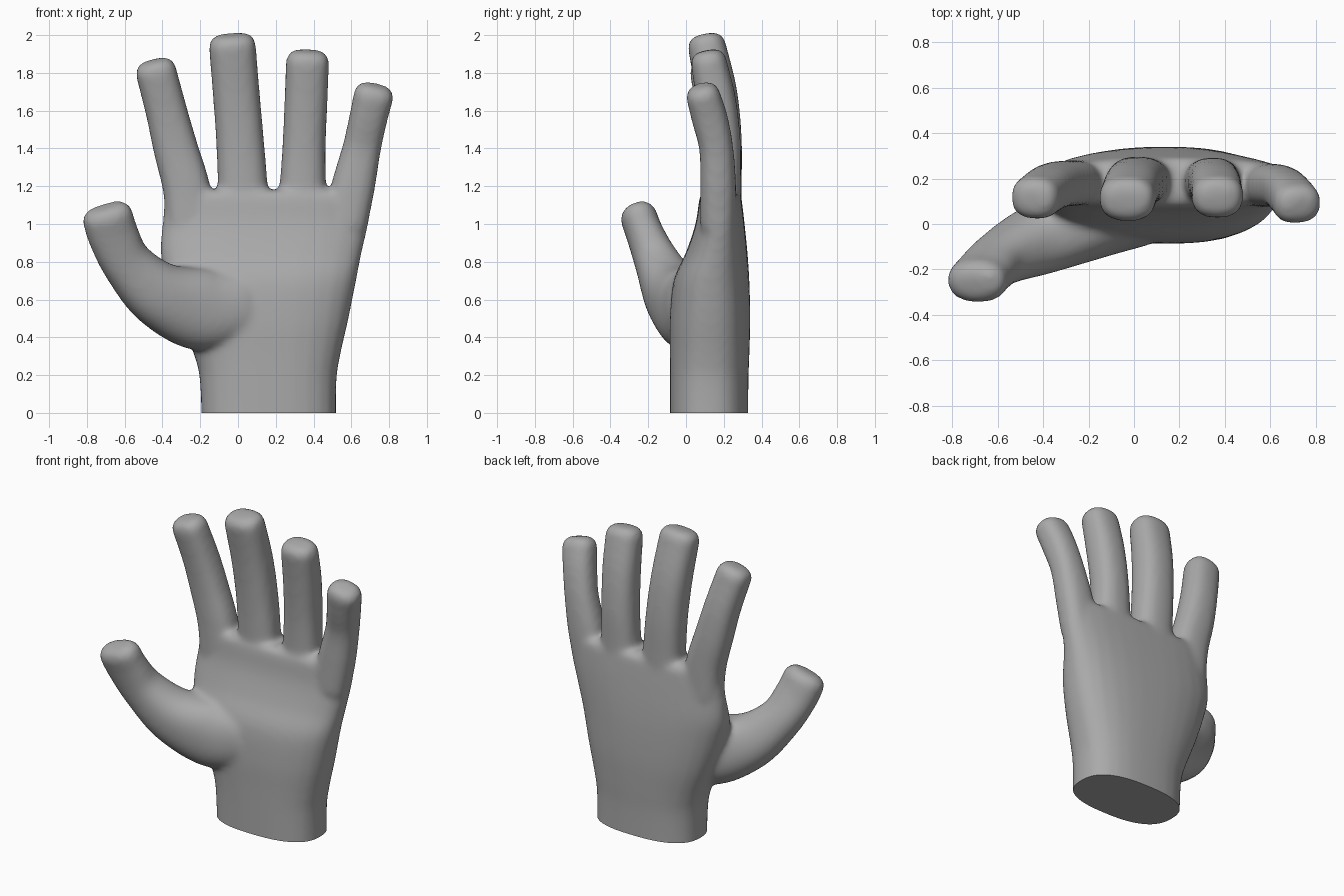
import bpy, bmesh
from math import sin, cos, pi
from mathutils import Vector

old = bpy.data.objects.get("Cube")
if old:
    bpy.data.objects.remove(old, do_unlink=True)

SIDES = 32
bm = bmesh.new()


def catmull(keys, steps=6):
    """Smooth list of key tuples into a denser list."""
    pts = [Vector(k) for k in keys]
    pts = [2 * pts[0] - pts[1]] + pts + [2 * pts[-1] - pts[-2]]
    out = []
    for i in range(1, len(pts) - 2):
        a, b, c, d = pts[i - 1:i + 3]
        for s in range(steps):
            t = s / steps
            out.append(0.5 * (2 * b + (c - a) * t + (2 * a - 5 * b + 4 * c - d) * t * t
                              + (3 * b - a - 3 * c + d) * t ** 3))
    return out + [pts[-2]]


def loft(keys, ref, power, bevel, upright=False):
    """Closed tube through (x, y, z, half width, half depth) keys with bevelled ends."""
    samples = catmull(keys)
    frames = []
    for i, s in enumerate(samples):
        lo, hi = samples[max(i - 1, 0)], samples[min(i + 1, len(samples) - 1)]
        tan = Vector((0, 0, 1)) if upright else Vector((hi - lo)[:3]).normalized()
        frames.append((Vector(s[:3]), tan, s[3], s[4]))

    # rounded caps
    def cap(frame, sign):
        c, t, a, b = frame
        return [(c + t * sign * bevel * sin(k * pi / 8), t,
                 a - bevel * (1 - cos(k * pi / 8)), b - bevel * (1 - cos(k * pi / 8)))
                for k in range(1, 5)]
    frames = cap(frames[0], -1)[::-1] + frames + cap(frames[-1], 1)

    rings = []
    for c, t, a, b in frames:
        u = (ref - t * ref.dot(t)).normalized()
        v = t.cross(u)
        ring = []
        for k in range(SIDES):
            co, si = cos(2 * pi * k / SIDES), sin(2 * pi * k / SIDES)
            r = (abs(co) ** power + abs(si) ** power) ** (-1 / power)
            ring.append(bm.verts.new(c + u * a * r * co + v * b * r * si))
        rings.append(ring)
    for p, q in zip(rings, rings[1:]):
        for k in range(SIDES):
            n = (k + 1) % SIDES
            bm.faces.new((p[k], p[n], q[n], q[k]))
    bm.faces.new(rings[0][::-1])
    bm.faces.new(rings[-1])


X, Y = Vector((1, 0, 0)), Vector((0, 1, 0))

# wrist and palm: height, left/right edge, front/back edge
palm = [(-0.2, -0.19, 0.52, -0.085, 0.33),
        (0.15, -0.20, 0.52, -0.085, 0.33),
        (0.30, -0.23, 0.54, -0.085, 0.335),
        (0.50, -0.31, 0.585, -0.085, 0.34),
        (0.70, -0.38, 0.625, -0.065, 0.335),
        (0.85, -0.41, 0.655, 0.00, 0.325),
        (1.00, -0.40, 0.69, 0.05, 0.31),
        (1.13, -0.39, 0.71, 0.07, 0.295)]
loft([((l + r) / 2, (f + b) / 2, z, (r - l) / 2, (b - f) / 2) for z, l, r, f, b in palm],
     X, 2.6, 0.05, upright=True)

# fingers: centre, half width, half depth from knuckle to tip
fingers = {
    "index": [(-0.25, 0.18, 1.0, 0.13, 0.10), (-0.275, 0.18, 1.2, 0.125, 0.10),
              (-0.33, 0.175, 1.4, 0.118, 0.10), (-0.38, 0.155, 1.6, 0.11, 0.10),
              (-0.435, 0.115, 1.81, 0.108, 0.095)],
    "middle": [(0.03, 0.19, 1.0, 0.135, 0.105), (0.025, 0.19, 1.2, 0.132, 0.105),
               (0.01, 0.185, 1.45, 0.126, 0.11), (-0.01, 0.16, 1.7, 0.124, 0.11),
               (-0.03, 0.11, 1.945, 0.124, 0.10)],
    "ring": [(0.34, 0.19, 1.0, 0.125, 0.10), (0.343, 0.19, 1.2, 0.122, 0.10),
             (0.35, 0.185, 1.42, 0.114, 0.105), (0.36, 0.16, 1.65, 0.114, 0.105),
             (0.368, 0.12, 1.86, 0.114, 0.095)],
    "little": [(0.57, 0.17, 1.0, 0.115, 0.095), (0.61, 0.17, 1.2, 0.115, 0.095),
               (0.655, 0.16, 1.4, 0.102, 0.09), (0.69, 0.125, 1.56, 0.101, 0.095),
               (0.718, 0.09, 1.68, 0.106, 0.09)],
}
for keys in fingers.values():
    loft(keys, X, 2.5, 0.06)

# thumb with the mound at its base
thumb = [(0.02, 0.05, 0.56, 0.15, 0.19),
         (-0.20, 0.01, 0.55, 0.17, 0.22),
         (-0.42, -0.07, 0.63, 0.155, 0.175),
         (-0.585, -0.15, 0.79, 0.12, 0.135),
         (-0.66, -0.215, 0.94, 0.10, 0.135),
         (-0.69, -0.25, 1.035, 0.098, 0.135)]
loft(thumb, Y, 2.3, 0.065)

bmesh.ops.recalc_face_normals(bm, faces=bm.faces)
mesh = bpy.data.meshes.new("hand")
bm.to_mesh(mesh)
bm.free()
hand = bpy.data.objects.new("hand", mesh)
bpy.context.collection.objects.link(hand)

# fuse the parts into one skin and soften the joins
fuse = hand.modifiers.new("fuse", 'REMESH')
fuse.mode = 'VOXEL'
fuse.voxel_size = 0.016
soften = hand.modifiers.new("soften", 'SMOOTH')
soften.factor = 0.5
soften.iterations = 14
bpy.context.view_layer.objects.active = hand
hand.select_set(True)
for name in ("fuse", "soften"):
    bpy.ops.object.modifier_apply(modifier=name)

# flat cut at the wrist
bm = bmesh.new()
bm.from_mesh(hand.data)
cut = bmesh.ops.bisect_plane(bm, geom=bm.verts[:] + bm.edges[:] + bm.faces[:], dist=1e-5,
                             plane_co=(0, 0, 0), plane_no=(0, 0, -1), clear_outer=True)
rim = [e for e in cut["geom_cut"] if isinstance(e, bmesh.types.BMEdge)]
bmesh.ops.contextual_create(bm, geom=rim)
bmesh.ops.recalc_face_normals(bm, faces=bm.faces)
bm.to_mesh(hand.data)
bm.free()

grey = bpy.data.materials.new("plain grey")
grey.use_nodes = True
colour = (0.4, 0.4, 0.4, 1)
grey.diffuse_color = colour
grey.node_tree.nodes["Principled BSDF"].inputs["Base Color"].default_value = colour
hand.data.materials.clear()
hand.data.materials.append(grey)
bpy.ops.object.shade_smooth_by_angle(angle=0.9)
